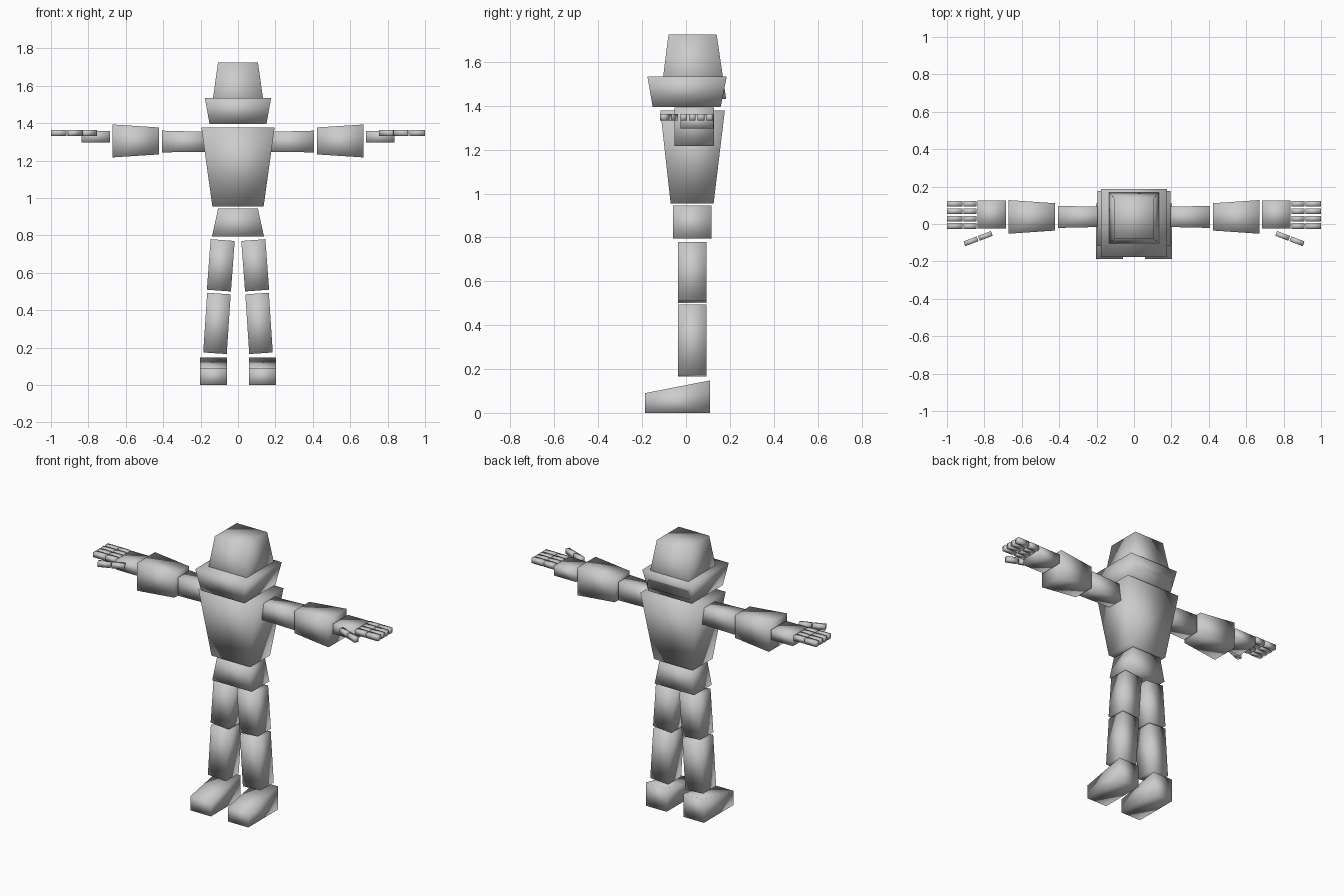
import bpy, bmesh
from mathutils import Vector

if "Cube" in bpy.data.objects:
    bpy.data.objects.remove(bpy.data.objects["Cube"])


def block(name, p0, size0, p1, size1, ref=(0, 1, 0), axis=None, mirror=False):
    """Tapered block between two rectangles; sizes are (across, along ref)."""
    p0, p1, ref = Vector(p0), Vector(p1), Vector(ref)
    d = Vector(axis) if axis else p1 - p0
    u = ref.cross(d).normalized()
    bm = bmesh.new()
    rings = []
    for p, (a, b) in ((p0, size0), (p1, size1)):
        rings.append([bm.verts.new(p + u * (a / 2 * i) + ref * (b / 2 * j))
                      for i, j in ((-1, -1), (1, -1), (1, 1), (-1, 1))])
    lo, hi = rings
    bm.faces.new(lo)
    bm.faces.new(hi)
    for k in range(4):
        n = (k + 1) % 4
        bm.faces.new((lo[k], lo[n], hi[n], hi[k]))
    bmesh.ops.recalc_face_normals(bm, faces=bm.faces)
    for f in bm.faces:
        f.smooth = True
    me = bpy.data.meshes.new(name)
    bm.to_mesh(me)
    bm.free()
    ob = bpy.data.objects.new(name, me)
    bpy.context.collection.objects.link(ob)
    if mirror:
        ob.modifiers.new("Mirror", "MIRROR").use_mirror_merge = False
    return ob


# Head: upper skull sunk into a wider jaw block
block("skull", (0, .033, 1.43), (.296, .3), (0, .03, 1.724), (.214, .22))
block("jaw", (0, .003, 1.395), (.304, .31), (0, .005, 1.534), (.354, .362))

# Body
block("torso", (0, .028, .955), (.274, .196), (0, .03, 1.378), (.392, .294))
block("pelvis", (0, .028, .795), (.278, .176), (0, .028, .945), (.212, .176))

# Arms (across = z, along ref = y)
block("upper_arm", (.14, .038, 1.3), (.106, .106), (.407, .038, 1.302), (.116, .118), mirror=True)
block("forearm", (.422, .038, 1.305), (.144, .146), (.672, .038, 1.305), (.176, .18), mirror=True)
block("palm", (.685, .05, 1.328), (.063, .15), (.838, .05, 1.328), (.063, .15), mirror=True)

# Fingers, two segments each
for i in range(4):
    y = .108 - i * .0395
    for part, x0, x1 in (("base", .841, .912), ("tip", .917, 1.0)):
        block(f"finger_{i + 1}_{part}", (x0, y, 1.348), (.031, .03),
              (x1, y, 1.348), (.031, .03), mirror=True)

# Thumb, angled towards the front
for part, a, b in (("base", (.76, -.05), (.83, -.077)), ("tip", (.836, -.079), (.907, -.106))):
    block(f"thumb_{part}", (*a, 1.348), (.027, .031), (*b, 1.348), (.027, .031),
          ref=(0, 0, 1), mirror=True)

# Legs, splayed slightly outwards
block("thigh", (.102, .028, .505), (.129, .13), (.082, .028, .775), (.129, .13), mirror=True)
block("shin", (.123, .028, .17), (.126, .13), (.102, .028, .489), (.126, .13), mirror=True)
block("foot", (.131, -.187, .045), (.144, .09), (.131, .11, .074), (.144, .148),
      ref=(0, 0, 1), axis=(0, 1, 0), mirror=True)
